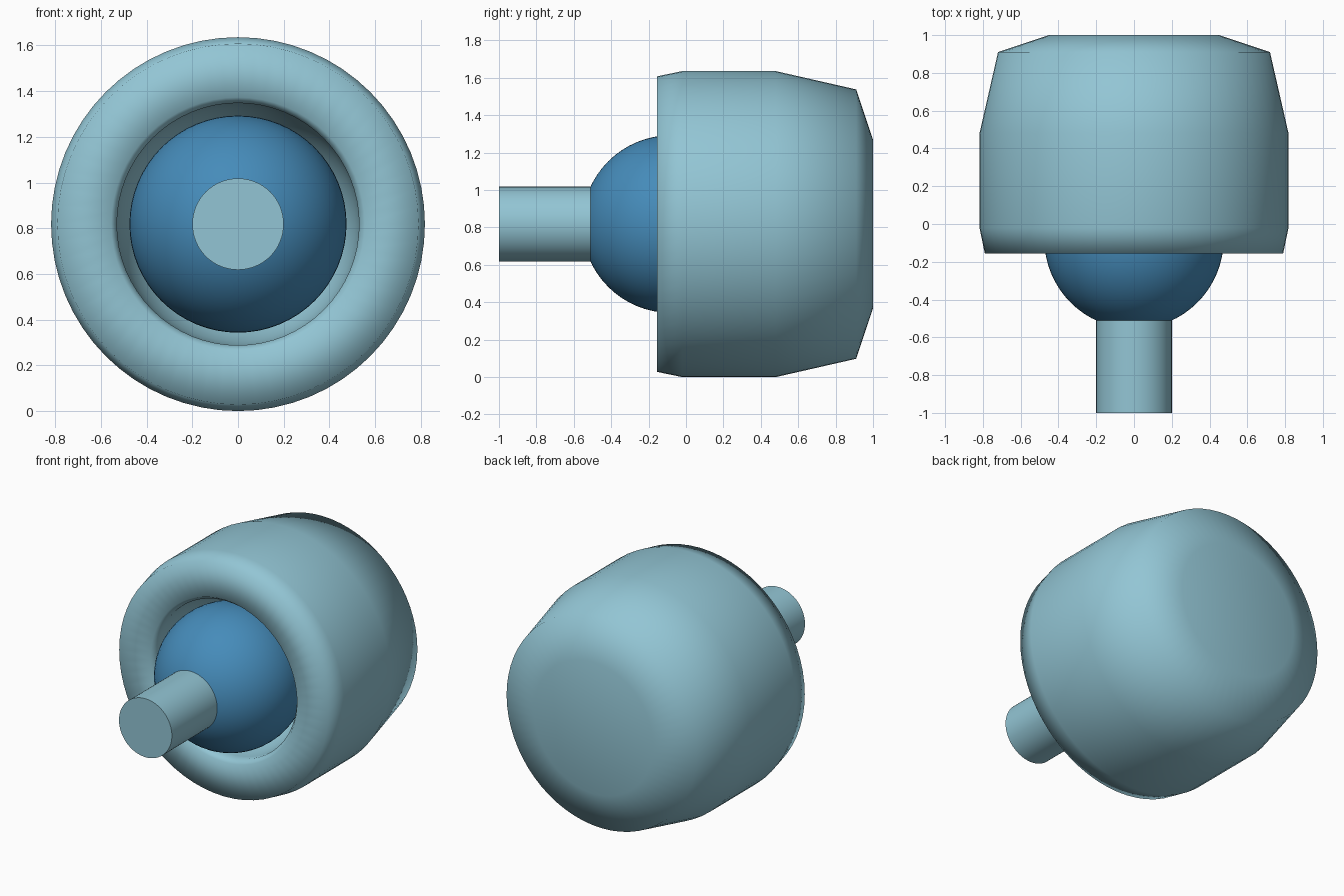
import bpy, bmesh, math
from mathutils import Matrix

if "Cube" in bpy.data.objects:
    bpy.data.objects.remove(bpy.data.objects["Cube"])

AXIS_Z = 0.818   # height of the joint's axis, which runs along y
SEG = 64
BALL_Y, BALL_R, CAVITY_R = -0.08, 0.475, 0.53


def material(name, colour):
    m = bpy.data.materials.new(name)
    m.diffuse_color = (*colour, 1)
    m.use_nodes = True
    m.node_tree.nodes["Principled BSDF"].inputs["Base Color"].default_value = m.diffuse_color
    return m


def make_object(name, bm, mat, sharp_angle=None):
    bmesh.ops.recalc_face_normals(bm, faces=bm.faces)
    mesh = bpy.data.meshes.new(name)
    bm.to_mesh(mesh)
    bm.free()
    mesh.shade_smooth()
    mesh.materials.append(mat)
    ob = bpy.data.objects.new(name, mesh)
    bpy.context.collection.objects.link(ob)
    ob.location.z = AXIS_Z
    if sharp_angle:
        bpy.context.view_layer.objects.active = ob
        ob.select_set(True)
        bpy.ops.object.shade_smooth_by_angle(angle=math.radians(sharp_angle))
        ob.select_set(False)
    return ob


def lathe(profile):
    """Spin (radius, y) points around the y axis."""
    bm = bmesh.new()
    verts = [bm.verts.new((r, y, 0)) for r, y in profile]
    edges = [bm.edges.new(pair) for pair in zip(verts, verts[1:])]
    bmesh.ops.spin(bm, geom=verts + edges, cent=(0, 0, 0), axis=(0, 1, 0),
                   angle=2 * math.pi, steps=SEG)
    bmesh.ops.remove_doubles(bm, verts=bm.verts, dist=1e-4)
    return bm


shell = material("pale_teal", (0.29, 0.56, 0.66))
blue = material("blue", (0.06, 0.26, 0.49))

# Socket cup: chamfered outside, rounded cavity that holds the ball
outside = [(0, 1.0), (0.45, 1.0), (0.72, 0.91), (0.818, 0.48),
           (0.818, -0.02), (0.79, -0.155), (0.555, -0.155), (0.53, -0.12)]
cavity = [(CAVITY_R * math.cos(a), BALL_Y + CAVITY_R * math.sin(a))
          for a in (math.pi / 2 * i / 12 for i in range(13))]
make_object("socket", lathe(outside + cavity), shell)

# Ball
bm = bmesh.new()
bmesh.ops.create_uvsphere(
    bm, u_segments=SEG, v_segments=32, radius=BALL_R,
    matrix=Matrix.Translation((0, BALL_Y, 0)) @ Matrix.Rotation(math.pi / 2, 4, 'X'))
make_object("ball", bm, blue)

# Stud fixed to the front of the ball
make_object("stud", lathe([(0, -1.0), (0.2, -1.0), (0.2, -0.48), (0, -0.48)]), shell, 40)
